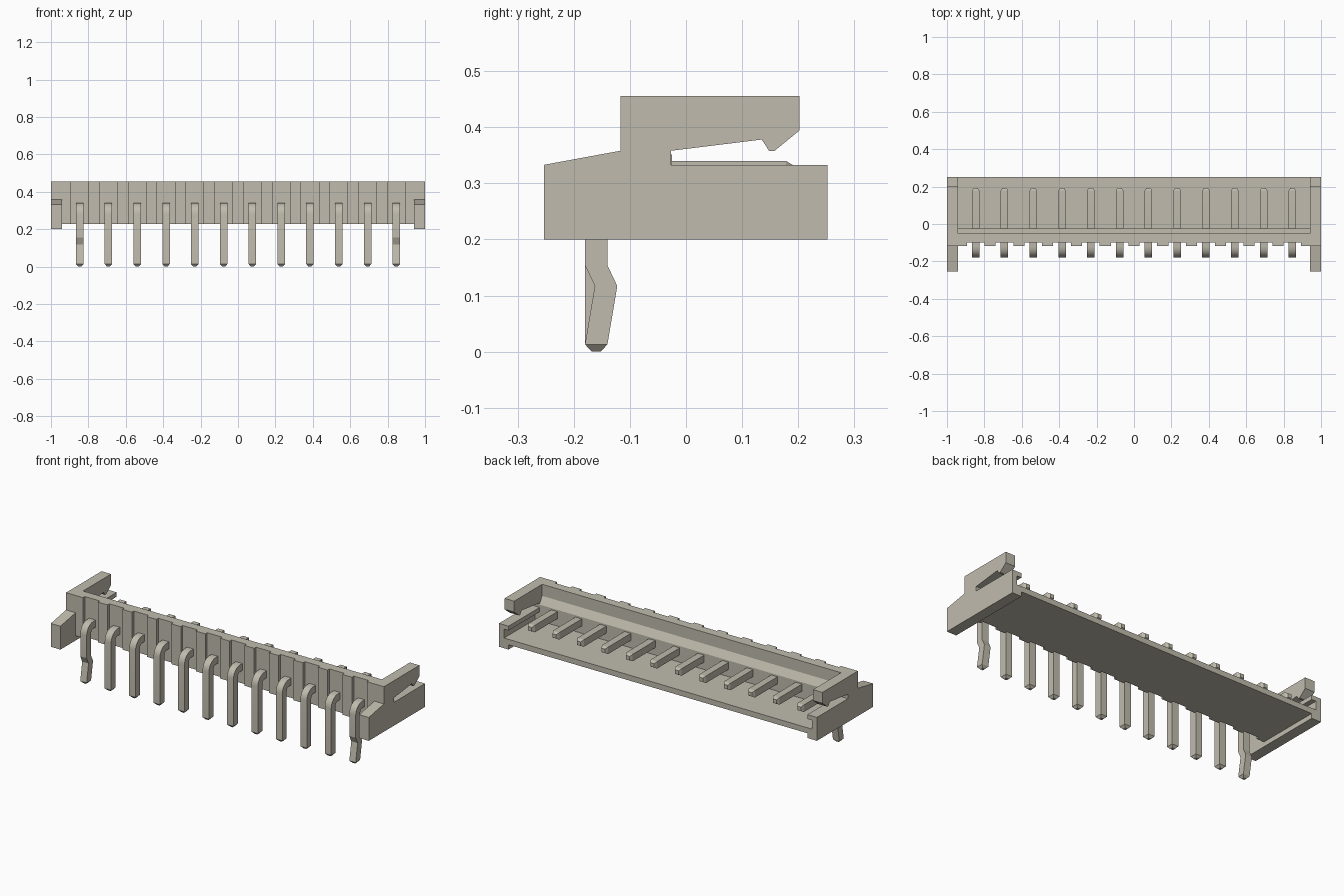
import bpy, bmesh, math
from mathutils import Vector

cube = bpy.data.objects.get("Cube")
if cube:
    bpy.data.objects.remove(cube, do_unlink=True)

mat = bpy.data.materials.new("warm_grey")
mat.use_nodes = True
COLOUR = (0.53, 0.50, 0.42, 1)
mat.diffuse_color = COLOUR
mat.node_tree.nodes["Principled BSDF"].inputs["Base Color"].default_value = COLOUR

PINS = 12
PITCH = 0.1539
INNER = 0.94          # inner face of the end walls
pin_xs = [(i - (PINS - 1) / 2) * PITCH for i in range(PINS)]


def finish(name, bm):
    bmesh.ops.recalc_face_normals(bm, faces=bm.faces)
    mesh = bpy.data.meshes.new(name)
    bm.to_mesh(mesh)
    bm.free()
    mesh.materials.append(mat)
    obj = bpy.data.objects.new(name, mesh)
    bpy.context.collection.objects.link(obj)
    return obj


def add_prism(bm, profile, x0, x1):
    """Extrude a (y, z) profile from x0 to x1."""
    face = bm.faces.new([bm.verts.new((x0, y, z)) for y, z in profile])
    ext = bmesh.ops.extrude_face_region(bm, geom=[face])
    verts = [g for g in ext["geom"] if isinstance(g, bmesh.types.BMVert)]
    bmesh.ops.translate(bm, verts=verts, vec=(x1 - x0, 0, 0))


def prism(name, profile, x0, x1):
    bm = bmesh.new()
    add_prism(bm, profile, x0, x1)
    return finish(name, bm)


def rect(y0, y1, z0, z1):
    return [(y0, z0), (y1, z0), (y1, z1), (y0, z1)]


# Housing: thin floor and upright wall with a sloped ledge inside
prism("housing", [(-0.10, 0.227), (0.252, 0.227), (0.252, 0.258), (-0.025, 0.258),
                  (-0.025, 0.35), (-0.05, 0.39), (-0.05, 0.456), (-0.10, 0.456)],
      -INNER, INNER)

# Raised ribs on the wall front, leaving a shallow channel at every pin
bm = bmesh.new()
CHANNEL = 0.047
edges = [-INNER] + [x + s * CHANNEL for x in pin_xs for s in (-1, 1)] + [INNER]
for x0, x1 in zip(edges[::2], edges[1::2]):
    add_prism(bm, rect(-0.117, -0.10, 0.227, 0.456), x0, x1)
finish("wall_ribs", bm)

# End walls with a latch arm above and a groove along the inside
END = [(-0.253, 0.2), (0.252, 0.2), (0.252, 0.333), (-0.027, 0.333), (-0.027, 0.358),
       (0.135, 0.378), (0.148, 0.358), (0.158, 0.358), (0.202, 0.394), (0.202, 0.456),
       (-0.117, 0.456), (-0.117, 0.358), (-0.253, 0.333)]
for side, s in (("left", 1), ("right", -1)):
    wall = prism(side + "_end_wall", END, s * INNER, s)
    cutter = prism("groove_cutter", rect(-0.025, 0.3, 0.258, 0.308), s * 0.9, s * 0.968)
    cutter.hide_render = True
    mod = wall.modifiers.new("groove", "BOOLEAN")
    mod.operation = "DIFFERENCE"
    mod.solver = "EXACT"
    mod.object = cutter
    bpy.context.view_layer.objects.active = wall
    bpy.ops.object.modifier_apply(modifier=mod.name)
    bpy.data.objects.remove(cutter, do_unlink=True)


# Bent square pins; the two outer ones have a kinked leg
def pin(name, x, kinked):
    H = 0.02
    # stations: y, z, half size, direction across the pin as an angle
    st = [(-0.16, 0.0, 0.008, 0), (-0.16, 0.013, H, 0)]
    if kinked:
        st += [(-0.1425, 0.117, H, 0), (-0.16, 0.154, H, 0)]
    for i in range(7):
        a = math.radians(15 * i)
        st.append((-0.12 - 0.04 * math.cos(a), 0.28 + 0.04 * math.sin(a), H, -a))
    st += [(0.178, 0.32, H, -math.pi / 2), (0.193, 0.32, 0.011, -math.pi / 2)]
    bm = bmesh.new()
    rings = []
    for y, z, h, a in st:
        n = Vector((0, math.cos(a), math.sin(a))) * h
        rings.append([bm.verts.new(Vector((x + u * h, y, z)) + n * v)
                      for u, v in ((-1, -1), (1, -1), (1, 1), (-1, 1))])
    for r0, r1 in zip(rings, rings[1:]):
        for k in range(4):
            j = (k + 1) % 4
            bm.faces.new((r0[k], r0[j], r1[j], r1[k]))
    bm.faces.new(rings[0])
    bm.faces.new(rings[-1])
    obj = finish(name, bm)
    bpy.ops.object.select_all(action="DESELECT")
    obj.select_set(True)
    bpy.context.view_layer.objects.active = obj
    bpy.ops.object.shade_smooth_by_angle(angle=math.radians(18))


for i, x in enumerate(pin_xs):
    pin(f"pin_{i + 1}", x, i in (0, PINS - 1))
